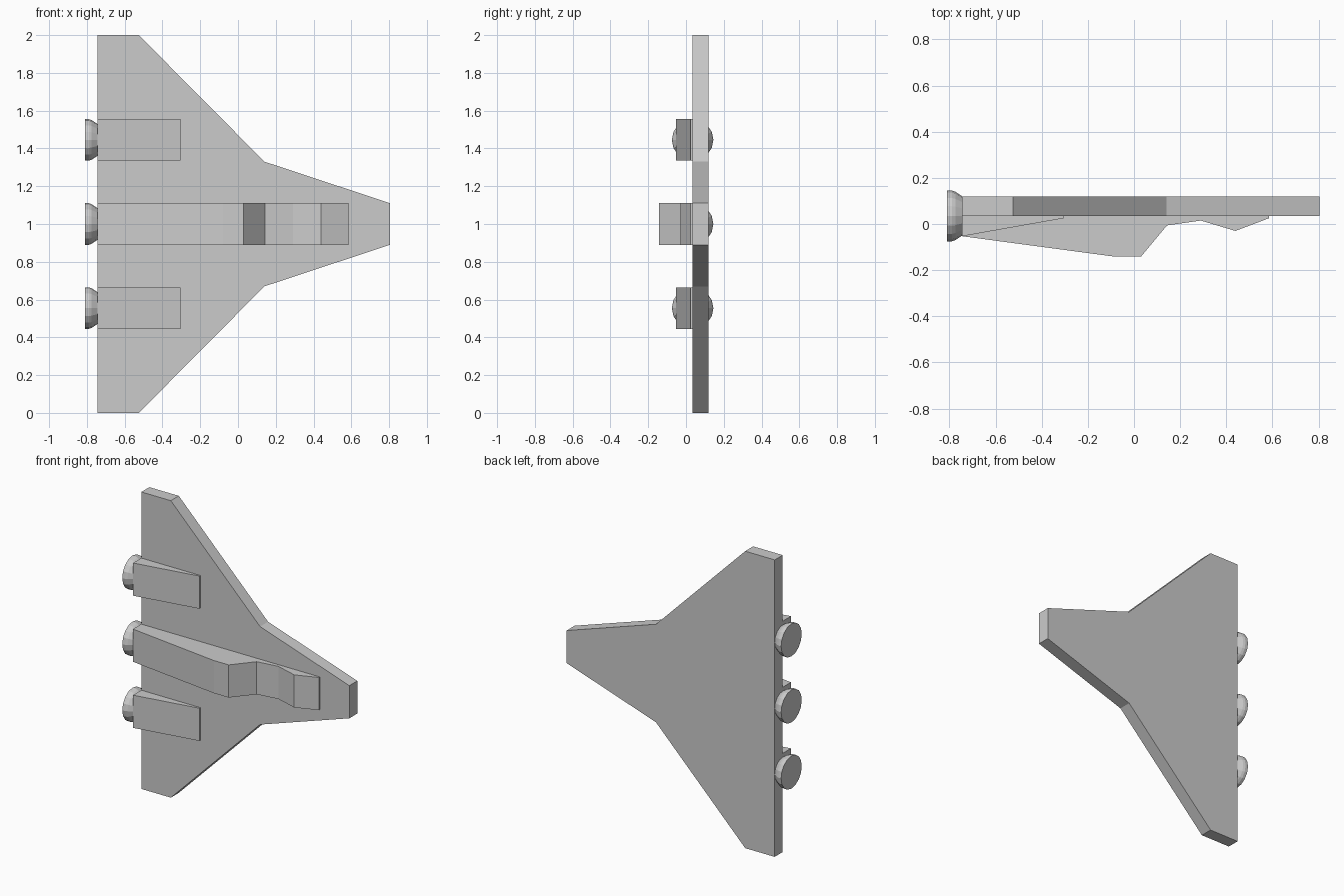
import bpy, bmesh, math

if "Cube" in bpy.data.objects:
    bpy.data.objects.remove(bpy.data.objects["Cube"])

Y0, Y1 = 0.035, 0.12      # hull plate thickness range
HW = 0.11                 # half width of the centre strip and engines
ENGINE_Z = {"lower": 0.555, "centre": 1.0, "upper": 1.445}


def make_object(name, bm):
    bmesh.ops.recalc_face_normals(bm, faces=bm.faces)
    me = bpy.data.meshes.new(name)
    bm.to_mesh(me)
    bm.free()
    ob = bpy.data.objects.new(name, me)
    bpy.context.collection.objects.link(ob)
    return ob


def prism(name, pts, a, b, axis):
    """Extrude an outline: (x, z) along y, or (x, y) along z, from a to b."""
    bm = bmesh.new()
    place = (lambda p: (p[0], a, p[1])) if axis == 'y' else (lambda p: (p[0], p[1], a))
    step = (0, b - a, 0) if axis == 'y' else (0, 0, b - a)
    face = bm.faces.new([bm.verts.new(place(p)) for p in pts])
    ext = bmesh.ops.extrude_face_region(bm, geom=[face], use_keep_orig=True)
    verts = [g for g in ext["geom"] if isinstance(g, bmesh.types.BMVert)]
    bmesh.ops.translate(bm, verts=verts, vec=step)
    return make_object(name, bm)


def nozzle(name, z, sides=16):
    """Flared engine nozzle, lathed around the x axis."""
    bm = bmesh.new()
    rings = []
    for x, r in [(-0.81, 0.11), (-0.79, 0.11), (-0.775, 0.105), (-0.745, 0.085)]:
        rings.append([bm.verts.new((x, Y0 + r * math.cos(t), z + r * math.sin(t)))
                      for t in (2 * math.pi * i / sides for i in range(sides))])
    for r0, r1 in zip(rings, rings[1:]):
        for i in range(sides):
            j = (i + 1) % sides
            bm.faces.new((r0[i], r0[j], r1[j], r1[i]))
    bm.faces.new(rings[0])
    bm.faces.new(rings[-1])
    return make_object(name, bm)


# Swept wings, mirrored about z = 1
wing = [(-0.745, 0.555), (-0.525, 0.555), (-0.525, 0.11), (0.14, 0.11),
        (0.14, 0.33), (-0.525, 1.0), (-0.745, 1.0)]
for side, s in (("upper", 1), ("lower", -1)):
    prism(side + "_wing", [(x, 1 + s * z) for x, z in wing], Y0, Y1, 'y')

# Tapered nose around the centre strip
half = [(0.585, 0.11), (0.14, 0.11), (0.14, 0.33), (0.805, 0.11)]
prism("nose", [(x, 1 + z) for x, z in half] +
      [(x, 1 - z) for x, z in reversed(half)], Y0, Y1, 'y')

# Centre strip: rear engine bulkhead with spine, and forward spine
half = [(-0.745, 0.555), (-0.525, 0.555), (-0.525, 0.11), (0.14, 0.11)]
prism("rear_spine", [(x, 1 + z) for x, z in half] +
      [(x, 1 - z) for x, z in reversed(half)], Y0, Y1, 'y')
prism("front_spine", [(0.14, 0.89), (0.585, 0.89), (0.585, 1.11), (0.14, 1.11)],
      Y0, Y1, 'y')

# Raised fuselage and cockpit on the front face
prism("fuselage", [(-0.745, Y0), (-0.745, -0.053), (-0.08, -0.142), (-0.08, Y0)],
      1 - HW, 1 + HW, 'z')
prism("cockpit", [(-0.08, Y0), (-0.08, -0.142), (0.03, -0.142), (0.143, -0.006),
                  (0.29, 0.015), (0.44, -0.03), (0.585, 0.025), (0.585, Y0)],
      1 - HW, 1 + HW, 'z')

# Side engine wedges and the three nozzles
for side, z in ENGINE_Z.items():
    if side != "centre":
        prism(side + "_engine", [(-0.745, Y0), (-0.745, -0.053), (-0.305, 0.025),
                                 (-0.305, Y0)], z - HW, z + HW, 'z')
    nozzle(side + "_nozzle", z)
